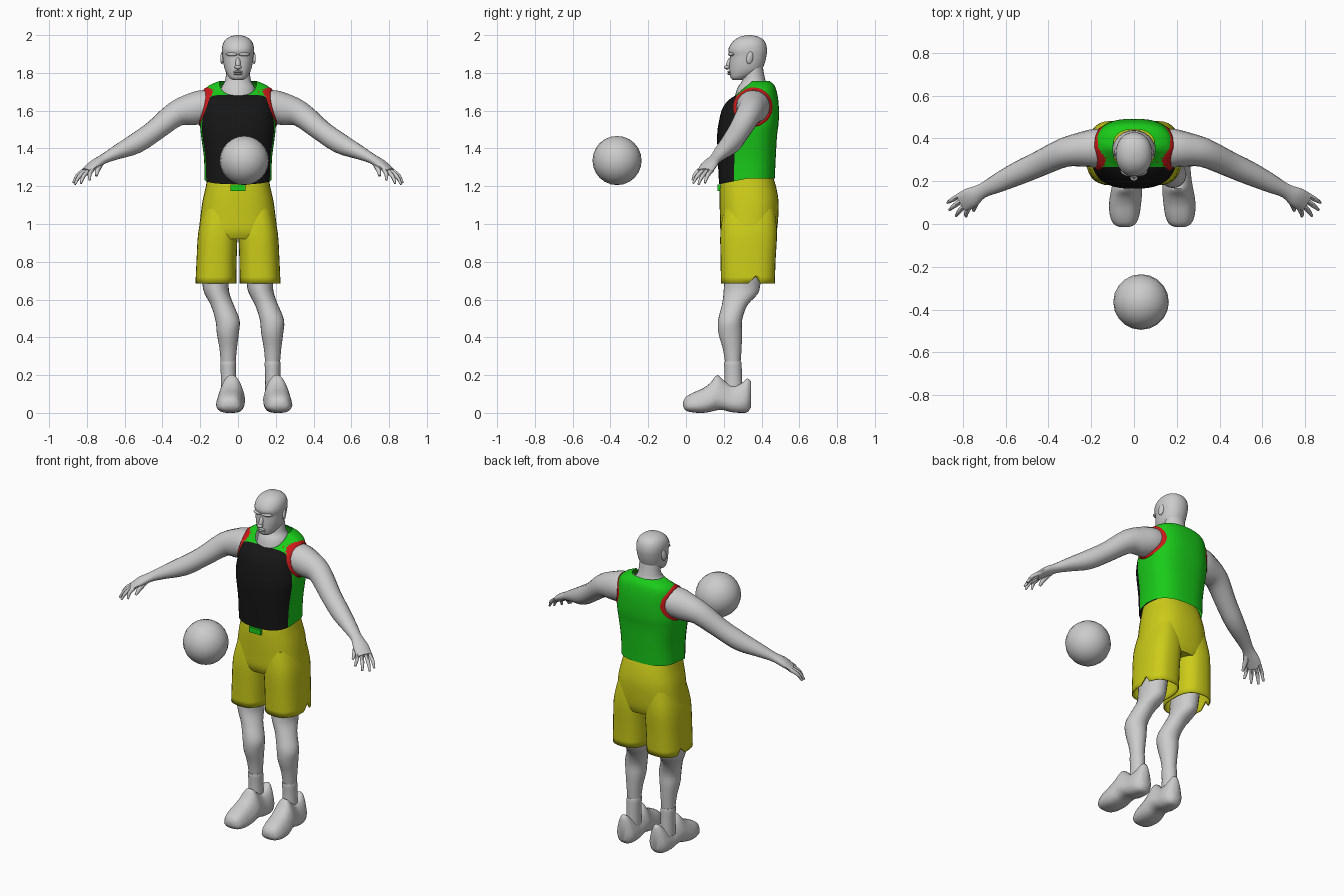
import bpy, bmesh, math
from mathutils import Vector
from mathutils.bvhtree import BVHTree

if "Cube" in bpy.data.objects:
    bpy.data.objects.remove(bpy.data.objects["Cube"])


def material(name, r, g, b):
    m = bpy.data.materials.new(name)
    m.use_nodes = True
    m.diffuse_color = (r, g, b, 1)
    m.node_tree.nodes["Principled BSDF"].inputs["Base Color"].default_value = (r, g, b, 1)
    return m


GREY = material("plain grey", .6, .6, .6)
YELLOW = material("shorts yellow", .6, .6, .01)
GREEN = material("jersey green", .01, .6, .01)
BLACK = material("jersey black", .008, .008, .008)
RED = material("trim red", .6, .01, .01)


def refine(rows, n=3):
    """Catmull-Rom interpolation of section rows."""
    out = []
    for i in range(len(rows) - 1):
        a, b, c, d = (rows[min(max(k, 0), len(rows) - 1)] for k in range(i - 1, i + 3))
        for s in range(n):
            t = s / n
            out.append([q + t / 2 * (r - p + t * (2 * p - 5 * q + 4 * r - w + t * (3 * (q - r) + w - p)))
                        for p, q, r, w in zip(a, b, c, d)])
    return out + [list(rows[-1])]


def oval(seg, power):
    """Unit superellipse points."""
    for k in range(seg):
        c, s = math.cos(math.tau * k / seg), math.sin(math.tau * k / seg)
        yield math.copysign(abs(c) ** (2 / power), c), math.copysign(abs(s) ** (2 / power), s)


def finish(name, bm, mats):
    bmesh.ops.recalc_face_normals(bm, faces=bm.faces)
    me = bpy.data.meshes.new(name)
    bm.to_mesh(me)
    bm.free()
    for m in mats:
        me.materials.append(m)
    me.shade_smooth()
    me.set_sharp_from_angle(angle=math.radians(45))
    ob = bpy.data.objects.new(name, me)
    bpy.context.collection.objects.link(ob)
    return ob


def loft(rings, caps=(True, True)):
    bm = bmesh.new()
    vs = [[bm.verts.new(p) for p in ring] for ring in rings]
    for a, b in zip(vs, vs[1:]):
        for k in range(len(a)):
            j = (k + 1) % len(a)
            bm.faces.new((a[k], a[j], b[j], b[k]))
    for ring, cap in zip((vs[0], vs[-1]), caps):
        if cap:
            bm.faces.new(ring)
    return bm


def level(rows, power=2.3, seg=32, dx=0):
    """Horizontal sections: z, centre x, half width, front y, back y, front tilt."""
    rings = []
    for z, cx, rx, yf, yb, tilt in refine(rows):
        cy, ry = (yf + yb) / 2, (yb - yf) / 2
        rings.append([Vector((cx + dx + rx * u, cy + ry * v, z + tilt * min(ry * v, 0)))
                      for u, v in oval(seg, power)])
    return rings


def tube(rows, side=1, seg=16, n=3):
    """Sections along a path: x, y, z, sideways radius, upright radius."""
    rows = refine(rows, n)
    pts = [Vector(r[:3]) for r in rows]
    rings = []
    for i, r in enumerate(rows):
        d = (pts[min(i + 1, len(pts) - 1)] - pts[max(i - 1, 0)]).normalized()
        u = d.cross(Vector((0, 0, 1))).normalized()
        w = u.cross(d)
        ring = [pts[i] + u * a * r[3] + w * b * r[4] for a, b in oval(seg, 2)]
        rings.append([Vector((side * p.x, p.y, p.z)) for p in ring])
    return rings


# Jersey: green, with a black front panel cut along a plane
bm = loft(level([
    (1.24, 0, .178, .175, .47, .2), (1.35, 0, .18, .168, .475, 0), (1.47, 0, .196, .165, .482, 0),
    (1.53, 0, .2, .172, .49, 0), (1.6, 0, .192, .188, .492, 0), (1.66, 0, .187, .21, .488, .15),
    (1.71, 0, .178, .232, .478, .4), (1.738, 0, .145, .25, .465, .6),
    (1.757, 0, .098, .262, .442, .85)], 2.6, 48), (False, False))
bmesh.ops.bisect_plane(bm, geom=bm.verts[:] + bm.edges[:] + bm.faces[:],
                       plane_co=(0, .258, 1.4), plane_no=(0, 1, -.03))
for f in bm.faces:
    c = f.calc_center_median()
    f.material_index = int(c.y - .03 * (c.z - 1.4) < .258)
bm.normal_update()
tree = BVHTree.FromBMesh(bm)
finish("jersey", bm, [GREEN, BLACK])

# Armhole trims: thin bands lying on the jersey
for side, label in ((1, "left"), (-1, "right")):
    rings = []
    for radius, lift in ((.084, .002), (.09, .006), (.098, .006), (.104, .0)):
        ring = []
        for k in range(40):
            a = math.tau * k / 40
            y, z = .355 + radius * math.cos(a), 1.62 + radius * math.sin(a)
            hit = tree.ray_cast(Vector((side, y, z)), Vector((-side, 0, 0)))[0]
            ring.append(Vector(((hit.x if hit else side * .15) + side * lift, y, z)))
        rings.append(ring)
    finish(label + "_armhole_trim", loft(rings, (False, False)), [RED])

# Shorts: hips plus two wide legs with a side slit
finish("shorts_hips", loft(level([
    (1.25, 0, .162, .19, .46, 0), (1.2, 0, .17, .18, .476, 0), (1.12, 0, .188, .178, .49, 0),
    (1.03, 0, .2, .18, .488, 0), (.96, 0, .207, .183, .48, 0), (.92, 0, .2, .2, .465, 0)], 2.5)), [YELLOW])
for side, label in ((1, "left"), (-1, "right")):
    rings = level([
        (1.08, .092, .09, .2, .47, 0), (.96, .106, .104, .182, .482, 0), (.82, .113, .106, .183, .475, 0),
        (.685, .117, .108, .185, .47, 0)], 2.6)
    rings[-1][1].z += .04
    for ring in rings:
        for p in ring:
            p.x *= side
    leg = finish(label + "_shorts_leg", loft(rings, (True, False)), [YELLOW])
    leg.modifiers.new("cloth", "SOLIDIFY").thickness = .006

# Waist tie
bpy.ops.mesh.primitive_cube_add(size=1, location=(0, .174, 1.192))
tie = bpy.context.object
tie.name, tie.scale = "waist_tie", (.08, .016, .032)
tie.data.materials.append(GREEN)

# Neck and head
finish("neck", loft(level([
    (1.66, 0, .1, .255, .44, 0), (1.72, 0, .09, .272, .435, 0), (1.755, 0, .07, .295, .422, 0),
    (1.8, 0, .063, .305, .412, 0), (1.85, 0, .06, .31, .405, 0)], 2, 24)), [GREY])
finish("head", loft(level([
    (1.762, 0, .025, .25, .29, 0), (1.775, 0, .046, .236, .33, 0), (1.81, 0, .067, .23, .395, 0),
    (1.85, 0, .077, .23, .416, 0), (1.89, 0, .082, .232, .426, 0), (1.92, 0, .085, .224, .429, 0),
    (1.95, 0, .081, .236, .424, 0), (1.975, 0, .067, .258, .41, 0), (1.992, 0, .042, .288, .382, 0),
    (2, 0, .01, .325, .345, 0)], 2.2)), [GREY])


def blob(name, loc, scale, rot=(0, 0, 0), mat=GREY, seg=16):
    bpy.ops.mesh.primitive_uv_sphere_add(segments=seg, ring_count=seg // 2 + 2, radius=1, location=loc, rotation=rot)
    ob = bpy.context.object
    ob.name, ob.scale = name, scale
    ob.data.materials.append(mat)
    ob.data.shade_smooth()


blob("nose", (0, .228, 1.85), (.013, .014, .036), (-.35, 0, 0))
blob("nose_tip", (0, .217, 1.83), (.018, .016, .011))
for z, label in ((1.806, "upper"), (1.795, "lower")):
    blob(label + "_lip", (0, .232, z), (.025, .013, .007))
for side, label in ((1, "left"), (-1, "right")):
    blob(label + "_brow", (side * .032, .24, 1.898), (.032, .016, .01), (0, 0, side * .3))
    blob(label + "_ear", (side * .083, .338, 1.88), (.01, .018, .034), (-.2, 0, side * .3))

# Ball
blob("ball", (.033, -.365, 1.336), (.13, .13, .13), seg=20)

# Arms, hands and fingers
tips = [(.785, .035, 1.232), (.832, .038, 1.215), (.864, .066, 1.21), (.872, .1, 1.218)]
for side, label in ((1, "left"), (-1, "right")):
    finish(label + "_arm", loft(tube([
        (.11, .358, 1.64, .08, .07), (.18, .355, 1.622, .09, .088), (.25, .348, 1.606, .08, .084),
        (.33, .333, 1.582, .068, .068), (.44, .283, 1.495, .06, .057), (.54, .238, 1.427, .055, .055),
        (.64, .19, 1.38, .044, .038), (.71, .155, 1.345, .034, .026), (.76, .125, 1.315, .047, .024),
        (.805, .1, 1.28, .047, .016)], side)), [GREY])
    for k, tip in enumerate(tips):
        t = .024 * (k - 1.5)
        base = Vector((.79 + .49 * t, .107 + .87 * t, 1.288))
        mid = base.lerp(Vector(tip), .55) + Vector((.006, -.003, .008))
        finish(f"{label}_finger_{k + 1}", loft(tube([
            (*base, .012, .013), (*mid, .011, .011), (*tip, .006, .006)], side, 8)), [GREY])
    finish(label + "_thumb", loft(tube([
        (.725, .135, 1.325, .016, .016), (.742, .095, 1.292, .015, .015), (.75, .062, 1.256, .007, .007)],
        side, 8)), [GREY])

# Legs, socks and shoes
for dx, side, label in ((0, 1, "left"), (-.235, -1, "right")):
    finish(label + "_leg", loft(level([
        (.85, .12, .078, .22, .42, 0), (.69, .116, .07, .203, .395, 0), (.63, .125, .066, .198, .38, 0),
        (.57, .152, .061, .19, .325, 0), (.49, .18, .064, .17, .297, 0), (.42, .181, .058, .172, .297, 0),
        (.34, .183, .046, .195, .294, 0), (.25, .183, .038, .21, .288, 0)], 2, 24, dx)), [GREY])
    finish(label + "_sock", loft(level([
        (.27, .183, .036, .208, .288, 0), (.265, .183, .042, .202, .294, 0), (.2, .184, .04, .204, .296, 0),
        (.1, .186, .042, .2, .3, 0)], 2, 24, dx)), [GREY])
    rings = []
    for y, shift, hw, z0, z1 in refine([
            (-.015, .012, .02, .035, .06), (0, .012, .052, .012, .085), (.04, .012, .07, .002, .108),
            (.09, .01, .076, 0, .13), (.13, .006, .076, .006, .16), (.165, .002, .073, .014, .2),
            (.2, 0, .069, .014, .172), (.24, -.002, .066, .004, .145), (.29, -.004, .064, 0, .155),
            (.325, -.005, .052, .004, .182), (.345, -.005, .026, .03, .165)]):
        ring = []
        for u, v in oval(28, 2.8):
            taper = 1 - .38 * max(v + .3, 0) * min(z1 / .2, 1)
            ring.append(Vector((.203 + dx + side * shift + u * hw * taper, y,
                                (z0 + z1) / 2 + v * (z1 - z0) / 2)))
        rings.append(ring)
    finish(label + "_shoe", loft(rings), [GREY])
